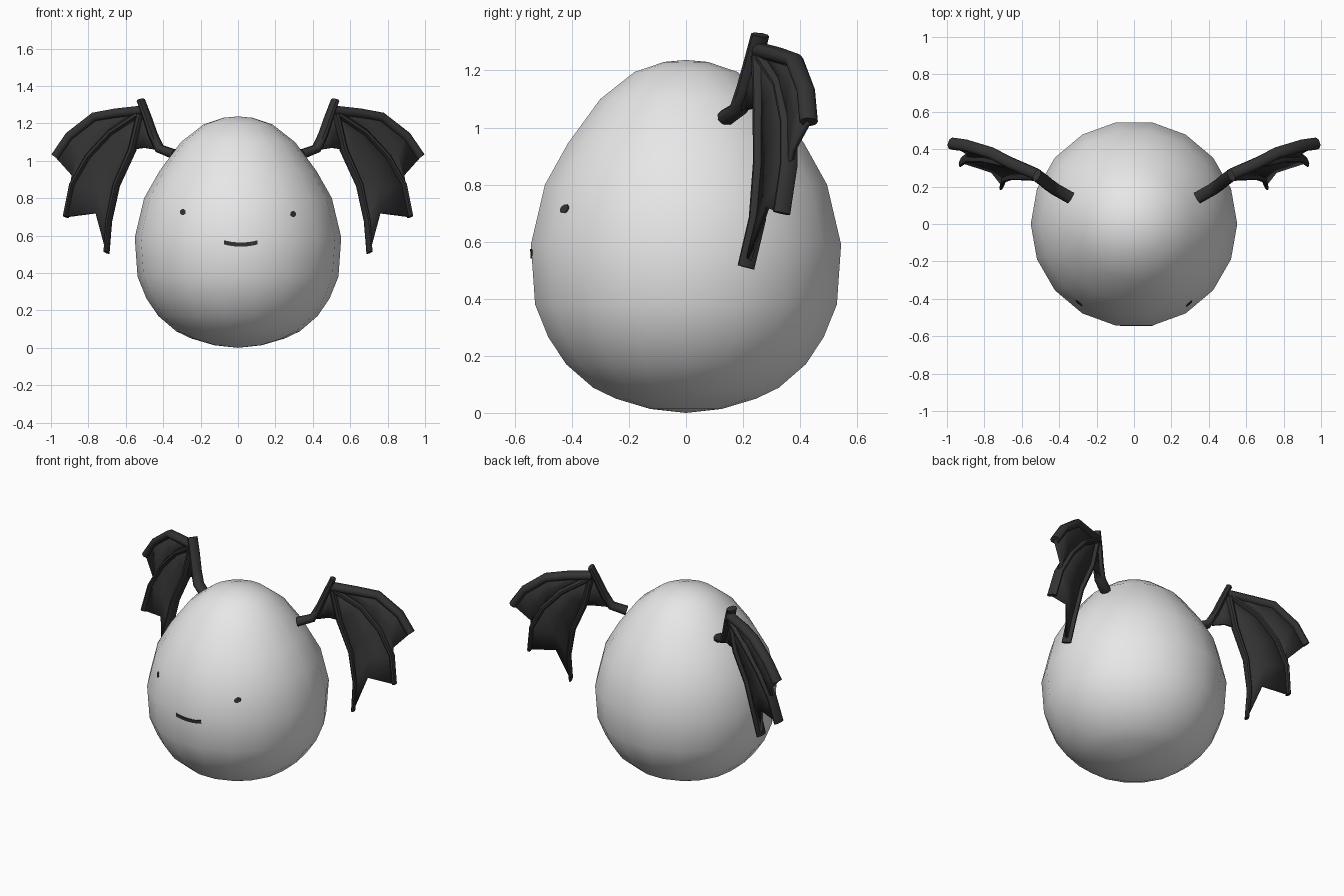
import bpy, bmesh, math
from mathutils import Vector
from mathutils.bvhtree import BVHTree

cube = bpy.data.objects.get("Cube")
if cube:
    bpy.data.objects.remove(cube, do_unlink=True)


def material(name, value):
    m = bpy.data.materials.new(name)
    m.use_nodes = True
    m.diffuse_color = (value, value, value, 1)
    m.node_tree.nodes["Principled BSDF"].inputs["Base Color"].default_value = (value, value, value, 1)
    return m


shell_white = material("shell_white", 0.8)
charcoal = material("charcoal", 0.033)


def finish(bm, name, mat, angle):
    bmesh.ops.recalc_face_normals(bm, faces=bm.faces)
    mesh = bpy.data.meshes.new(name)
    bm.to_mesh(mesh)
    bm.free()
    mesh.materials.append(mat)
    for p in mesh.polygons:
        p.use_smooth = True
    mesh.set_sharp_from_angle(angle=math.radians(angle))
    obj = bpy.data.objects.new(name, mesh)
    bpy.context.scene.collection.objects.link(obj)
    return obj


# Egg body: a lathed profile of (radius, height)
SIDES = 18
profile = [(.128, .014), (.25, .05), (.33, .088), (.426, .17), (.49, .265), (.537, .38),
           (.552, .59), (.502, .80), (.42, .945), (.305, 1.10), (.183, 1.195), (.078, 1.23)]
bm = bmesh.new()
rings = []
for r, z in profile:
    rings.append([bm.verts.new((r * math.cos(math.tau * i / SIDES),
                                r * math.sin(math.tau * i / SIDES), z)) for i in range(SIDES)])
bottom, top = bm.verts.new((0, 0, 0)), bm.verts.new((0, 0, 1.237))
for i in range(SIDES):
    j = (i + 1) % SIDES
    bm.faces.new((bottom, rings[0][j], rings[0][i]))
    bm.faces.new((top, rings[-1][i], rings[-1][j]))
    for a, b in zip(rings, rings[1:]):
        bm.faces.new((a[i], a[j], b[j], b[i]))
tree = BVHTree.FromBMesh(bm)
finish(bm, "egg_body", shell_white, 60)


# Face plates, laid on the front of the shell
def on_shell(x, z):
    return tree.ray_cast(Vector((x, -2, z)), Vector((0, 1, 0)))[0]


def plate(name, outline_strips):
    bm = bmesh.new()
    for outline in outline_strips:
        pts = [on_shell(x, z) for x, z in outline]
        front = [bm.verts.new(p + Vector((0, -.004, 0))) for p in pts]
        back = [bm.verts.new(p + Vector((0, .004, 0))) for p in pts]
        bm.faces.new(front)
        bm.faces.new(back[::-1])
        for i in range(len(pts)):
            j = (i + 1) % len(pts)
            bm.faces.new((front[i], front[j], back[j], back[i]))
    finish(bm, name, charcoal, 30)


for name, x, z in (("left_eye", .295, .715), ("right_eye", -.295, .726)):
    plate(name, [[(x + .016 * math.cos(math.tau * k / 10), z + .016 * math.sin(math.tau * k / 10))
                  for k in range(10)]])


def mouth_z(x):
    return .552 + 1.5 * (x - .015) ** 2


xs = [-.075 + .018 * k for k in range(11)]
plate("mouth", [[(a, mouth_z(a) - .011), (b, mouth_z(b) - .011), (b, mouth_z(b) + .011), (a, mouth_z(a) + .011)]
                for a, b in zip(xs, xs[1:])])

# Wing bones for the left side, each a path
ARM = [(.34, .14, 1.035), (.42, .185, 1.065), (.455, .21, 1.14), (.485, .235, 1.23), (.52, .26, 1.325)]
FINGERS = [
    [(.51, .26, 1.27), (.65, .32, 1.255), (.765, .38, 1.235), (.90, .42, 1.13), (.975, .43, 1.02)],
    [(.53, .27, 1.25), (.68, .335, 1.15), (.80, .36, 1.02), (.885, .36, .87), (.92, .335, .70)],
    [(.52, .26, 1.25), (.565, .265, 1.06), (.65, .265, .87), (.69, .25, .68), (.703, .21, .51)],
]
NORMAL = Vector((-.41, .91, 0)).normalized()


def vectors(path, side):
    return [Vector((x * side, y, z)) for x, y, z in path]


def bone(bm, path, side, start, end, depth):
    """Sweep a flattened hexagonal bar whose width tapers."""
    pts = vectors(path, side)
    n = Vector((NORMAL.x * side, NORMAL.y, 0))
    loops = []
    for i, p in enumerate(pts):
        tangent = (pts[min(i + 1, len(pts) - 1)] - pts[max(i - 1, 0)]).normalized()
        across = tangent.cross(n).normalized()
        out = across.cross(tangent)
        w = start + (end - start) * i / (len(pts) - 1)
        loops.append([bm.verts.new(p + across * a * w / 2 + out * b * depth / 2)
                      for a, b in ((1, -.5), (.4, -1), (-.4, -1), (-1, -.5), (-1, .5), (-.4, 1), (.4, 1), (1, .5))])
    for a, b in zip(loops, loops[1:]):
        for i in range(len(a)):
            j = (i + 1) % len(a)
            bm.faces.new((a[i], a[j], b[j], b[i]))
    bm.faces.new(loops[0])
    bm.faces.new(loops[-1])


def web(bm, path_a, path_b, side, pull):
    """Skin between two paths, scalloped at the free edge."""
    pa, pb = vectors(path_a, side), vectors(path_b, side)
    rows = []
    for i, (a, b) in enumerate(zip(pa, pb)):
        u = i / (len(pa) - 1)
        root = (pa[0] + pb[0]) / 2
        mid = (a + b) / 2
        mid = root + (mid - root) * (1 - pull * u) + Vector((0, .012 * u, 0))
        rows.append([bm.verts.new(p) for p in (a, mid, b)])
    for r, s in zip(rows, rows[1:]):
        for k in range(2):
            bm.faces.new((r[k], r[k + 1], s[k + 1], s[k]))


for label, side in (("left", 1), ("right", -1)):
    bm = bmesh.new()
    bone(bm, ARM, side, .05, .035, .065)
    for path, start, end in zip(FINGERS, (.05, .035, .04), (.045, .025, .02)):
        bone(bm, path, side, start, end, .062)
    finish(bm, label + "_wing_bones", charcoal, 50)

    bm = bmesh.new()
    web(bm, FINGERS[0], FINGERS[1], side, .15)
    web(bm, FINGERS[1], FINGERS[2], side, .18)
    inner = [FINGERS[2][0], (.54, .263, 1.155), FINGERS[2][1]]
    web(bm, [ARM[3], ARM[2], (.44, .2, 1.06)], inner, side, .05)
    skin = finish(bm, label + "_wing_membrane", charcoal, 50)
    thick = skin.modifiers.new("thickness", "SOLIDIFY")
    thick.thickness = .02
    thick.offset = 0
